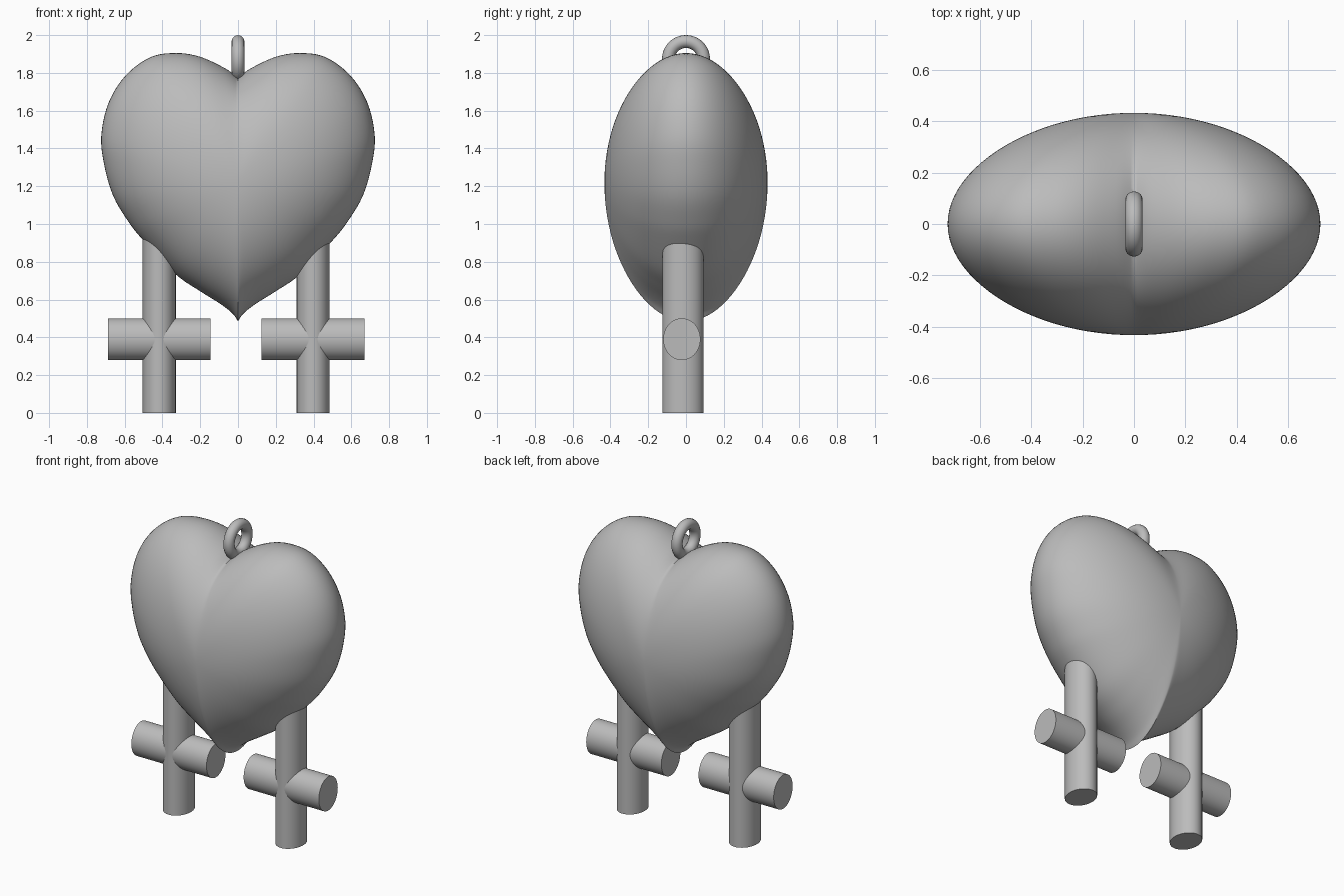
import bpy, bmesh, math
from mathutils import Vector, Matrix

cube = bpy.data.objects.get("Cube")
if cube:
    bpy.data.objects.remove(cube, do_unlink=True)

grey = bpy.data.materials.new("plain_grey")
grey.use_nodes = True
COLOUR = (0.5, 0.5, 0.5, 1)
grey.diffuse_color = COLOUR
grey.node_tree.nodes["Principled BSDF"].inputs["Base Color"].default_value = COLOUR


def finish(name, bm, angle=40):
    """Turn a bmesh into a smooth-shaded grey object."""
    bmesh.ops.recalc_face_normals(bm, faces=bm.faces)
    mesh = bpy.data.meshes.new(name)
    bm.to_mesh(mesh)
    bm.free()
    mesh.materials.append(grey)
    obj = bpy.data.objects.new(name, mesh)
    bpy.context.collection.objects.link(obj)
    bpy.ops.object.select_all(action='DESELECT')
    obj.select_set(True)
    bpy.context.view_layer.objects.active = obj
    bpy.ops.object.shade_smooth_by_angle(angle=math.radians(angle))
    return obj


def spline(points, steps):
    """Smooth curve through the points, leaving out the last one."""
    p = [2 * points[0] - points[1]] + points + [2 * points[-1] - points[-2]]
    out = []
    for a, b, c, d in zip(p, p[1:], p[2:], p[3:]):
        for i in range(steps):
            t = i / steps
            out.append(0.5 * (2 * b + (c - a) * t + (2 * a - 5 * b + 4 * c - d) * t ** 2
                              + (3 * b - a - 3 * c + d) * t ** 3))
    return out


# Heart: half outline from cleft to tip, mirrored to a closed loop
CENTRE_Z, DEPTH = 1.22, 0.432
half = [(0, 1.775), (0.07, 1.825), (0.2, 1.885), (0.327, 1.905), (0.464, 1.883),
        (0.596, 1.785), (0.686, 1.64), (0.724, 1.465), (0.707, 1.306), (0.66, 1.147),
        (0.58, 1.012), (0.5, 0.912), (0.333, 0.736), (0.2, 0.644), (0.095, 0.578),
        (0.03, 0.527), (0, 0.485)]
half = [Vector((x, z - CENTRE_Z)) for x, z in half]
right_side = spline(half, 5) + [half[-1]]
outline = right_side + [Vector((-p.x, p.y)) for p in right_side[-2:0:-1]]
n = len(outline)

# A softened outline lets the cleft and tip fade out towards the middle
soft = list(outline)
for _ in range(60):
    soft = [(soft[i - 1] + 2 * soft[i] + soft[(i + 1) % n]) / 4 for i in range(n)]

# Concentric loops swell from the back pole to the front pole
bm = bmesh.new()
RINGS = 48
loops = []
for k in range(1, RINGS):
    a = math.pi * k / RINGS
    s, y = math.sin(a), DEPTH * math.cos(a)
    loops.append([bm.verts.new((q.x * s, y, CENTRE_Z + q.y * s))
                  for q in (v.lerp(p, s ** 3) for v, p in zip(soft, outline))])
for a, b in zip(loops, loops[1:]):
    for i in range(n):
        j = (i + 1) % n
        bm.faces.new((a[i], a[j], b[j], b[i]))
for loop, y in ((loops[0], DEPTH), (loops[-1], -DEPTH)):
    pole = bm.verts.new((0, y, CENTRE_Z))
    for i in range(n):
        bm.faces.new((loop[i], loop[(i + 1) % n], pole))
finish("heart_body", bm, 60)


def rod(name, centre, size, axis):
    """Oval rod filling a box of the given size, running along x or z."""
    bm = bmesh.new()
    bmesh.ops.create_cone(bm, cap_ends=True, segments=48, radius1=0.5, radius2=0.5, depth=1)
    if axis == 'X':
        bmesh.ops.rotate(bm, verts=bm.verts, matrix=Matrix.Rotation(math.pi / 2, 3, 'Y'))
    bmesh.ops.scale(bm, verts=bm.verts, vec=size)
    bmesh.ops.translate(bm, verts=bm.verts, vec=centre)
    finish(name, bm)


# Legs with their crossbars
for side, x in (("left", 0.398), ("right", -0.417)):
    rod(side + "_leg", (x, -0.016, 0.525), (0.175, 0.217, 1.05), 'Z')
    rod(side + "_crossbar", (x, -0.022, 0.39), (0.545, 0.197, 0.222), 'X')

# Hanging ring standing in the cleft
bm = bmesh.new()
MAJOR, MINOR, U, V = 0.093, 0.034, 48, 16
grid = [[bm.verts.new((MINOR * math.sin(v * math.tau / V),
                       (MAJOR + MINOR * math.cos(v * math.tau / V)) * math.cos(u * math.tau / U),
                       1.873 + (MAJOR + MINOR * math.cos(v * math.tau / V)) * math.sin(u * math.tau / U)))
         for v in range(V)] for u in range(U)]
for u in range(U):
    for v in range(V):
        u2, v2 = (u + 1) % U, (v + 1) % V
        bm.faces.new((grid[u][v], grid[u2][v], grid[u2][v2], grid[u][v2]))
finish("hanging_ring", bm, 60)
